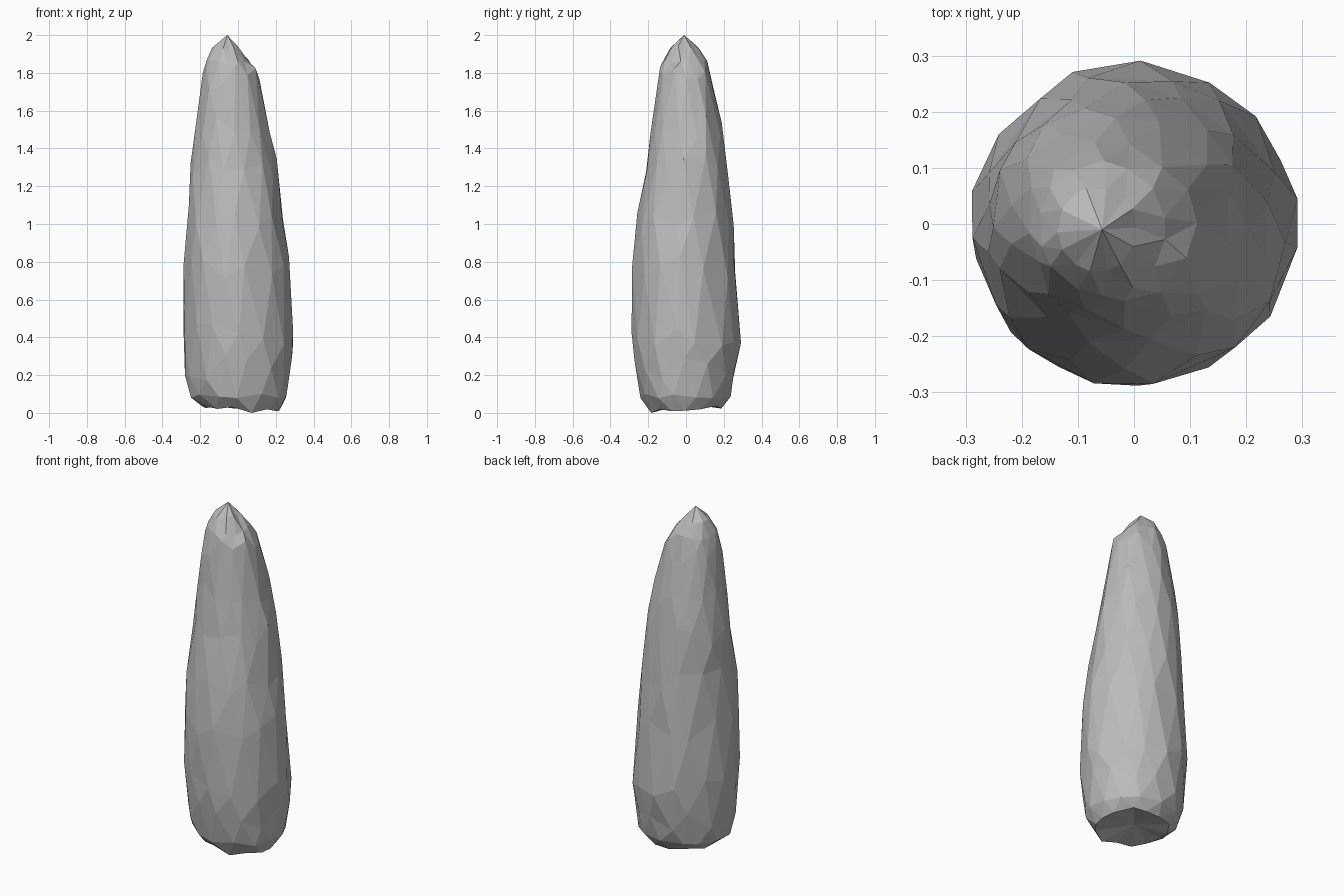
import bpy, bmesh, math, random

random.seed(4)
old = bpy.data.objects.get("Cube")
if old:
    bpy.data.objects.remove(old, do_unlink=True)

SIDES = 14
# Cross-sections: height, left edge, right edge, front edge, back edge
RINGS = [
    (.03, -.19, .22, -.19, .19),
    (.09, -.25, .26, -.24, .235),
    (.24, -.285, .28, -.27, .265),
    (.42, -.29, .288, -.283, .285),
    (.78, -.283, .268, -.285, .262),
    (1.05, -.268, .235, -.258, .242),
    (1.3, -.253, .205, -.213, .22),
    (1.5, -.23, .168, -.185, .19),
    (1.76, -.197, .112, -.153, .14),
    (1.86, -.17, .055, -.125, .11),
    (1.93, -.135, .005, -.085, .065),
]

stone = bpy.data.materials.new("grey stone")
stone.use_nodes = True
colour = (0.5, 0.5, 0.5, 1)
stone.diffuse_color = colour
stone.node_tree.nodes["Principled BSDF"].inputs["Base Color"].default_value = colour

bm = bmesh.new()


def add_ring(i, z, x0, x1, y0, y1):
    """One uneven ring, turned half a step against its neighbour."""
    verts = []
    wobble = 0.07 if 1 < i < 9 else 0.012
    for k in range(SIDES):
        a = 2 * math.pi * (k + i / 2 + random.uniform(-.18, .18)) / SIDES
        r = random.uniform(.99, 1.025)
        x = (x0 + x1) / 2 + math.cos(a) * r * (x1 - x0) / 2
        y = (y0 + y1) / 2 + math.sin(a) * r * (y1 - y0) / 2
        dz = random.uniform(-wobble, wobble)
        if i == 0:   # uneven foot, lowest at the front left
            dz -= 0.02 * max(0, math.cos(a + 0.7))
        # follow the taper as the point moves up or down
        n = RINGS[min(i + 1, len(RINGS) - 1)]
        p = RINGS[max(i - 1, 0)]
        slope = ((n[2] - n[1]) / (p[2] - p[1]) - 1) / (n[0] - p[0])
        grow = 1 + slope * dz if wobble > .05 else 1
        verts.append(bm.verts.new((x * grow, y * grow, z + dz)))
    return verts


rings = [add_ring(i, *r) for i, r in enumerate(RINGS)]

# Faceted sides
for low, high in zip(rings, rings[1:]):
    for k in range(SIDES):
        n = (k + 1) % SIDES
        bm.faces.new((low[k], low[n], high[k]))
        bm.faces.new((low[n], high[n], high[k]))

# Pointed tip and slightly hollow foot
tip = bm.verts.new((-.057, -.01, 2))
hollow = bm.verts.new((0, 0, .05))
for k in range(SIDES):
    n = (k + 1) % SIDES
    bm.faces.new((rings[-1][k], rings[-1][n], tip))
    bm.faces.new((rings[0][n], rings[0][k], hollow))

# Set the lowest point on the ground
lowest = min(bm.verts, key=lambda v: v.co.z)
lowest.co.z = 0
bmesh.ops.recalc_face_normals(bm, faces=bm.faces[:])

mesh = bpy.data.meshes.new("standing_stone")
bm.to_mesh(mesh)
bm.free()
mesh.materials.append(stone)
bpy.context.collection.objects.link(bpy.data.objects.new("standing_stone", mesh))
